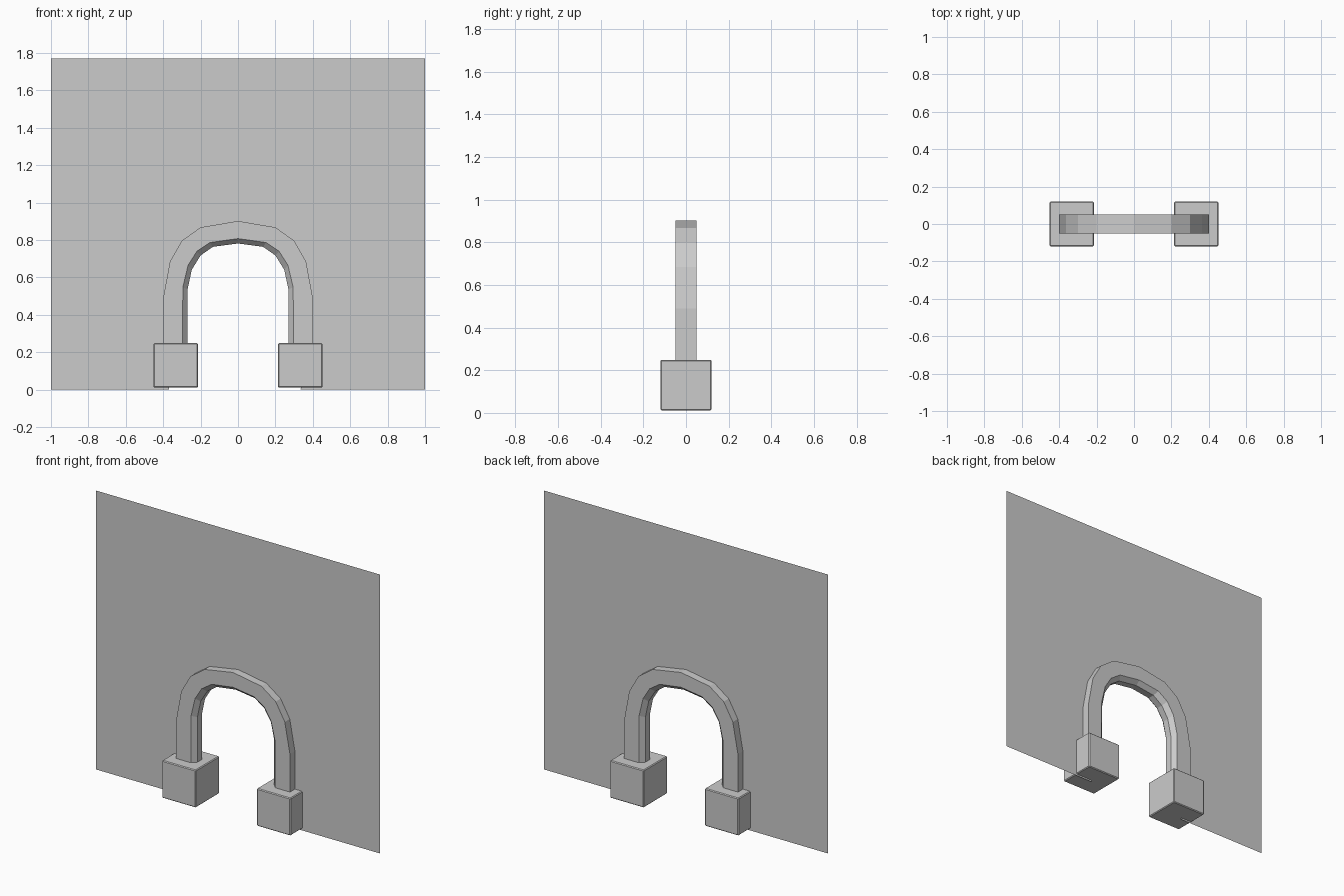
import bpy
import bmesh

if "Cube" in bpy.data.objects:
    bpy.data.objects.remove(bpy.data.objects["Cube"])


def make_object(name, bm):
    mesh = bpy.data.meshes.new(name)
    bm.to_mesh(mesh)
    bm.free()
    obj = bpy.data.objects.new(name, mesh)
    bpy.context.collection.objects.link(obj)
    return obj


def mirrored(half):
    """Right half listed from the foot to the crown; returns the full curve."""
    return half + [(-x, z) for x, z in reversed(half[:-1])]


# Arch curves: outer face, front edge of the chamfer, inner face
outer = mirrored([(0.40, 0.20), (0.40, 0.49), (0.364, 0.685),
                  (0.30, 0.797), (0.20, 0.868), (0.0, 0.902)])
chamfer = mirrored([(0.297, 0.20), (0.295, 0.548), (0.267, 0.665),
                    (0.22, 0.74), (0.15, 0.787), (0.0, 0.808)])
inner = mirrored([(0.27, 0.20), (0.27, 0.535), (0.247, 0.642),
                  (0.20, 0.718), (0.134, 0.764), (0.0, 0.782)])

# Arch frame: a six-sided section swept along the curves
bm = bmesh.new()
rings = []
for o, c, i in zip(outer, chamfer, inner):
    section = [(o, -0.05), (c, -0.05), (i, -0.022),
               (i, 0.022), (c, 0.05), (o, 0.05)]
    rings.append([bm.verts.new((p[0], y, p[1])) for p, y in section])
for a, b in zip(rings, rings[1:]):
    for k in range(6):
        n = (k + 1) % 6
        bm.faces.new((a[k], a[n], b[n], b[k]))
bm.faces.new(rings[0])
bm.faces.new(rings[-1])
bmesh.ops.recalc_face_normals(bm, faces=bm.faces)
make_object("arch_frame", bm)

# Wall: a thin sheet whose opening follows the middle of the arch
bm = bmesh.new()
opening = [((o[0] + c[0]) / 2, (o[1] + c[1]) / 2) for o, c in zip(outer, chamfer)]
outline = ([(1, 1.772), (1, 0), (0.335, 0)] + opening
           + [(-0.37, 0), (-1, 0), (-1, 1.772)])
face = bm.faces.new([bm.verts.new((x, 0, z)) for x, z in outline])
face.normal_update()
if face.normal.y > 0:
    face.normal_flip()
make_object("wall", bm)

# Foot blocks with slightly bevelled edges
for side, x in (("left", -0.333), ("right", 0.333)):
    bm = bmesh.new()
    bmesh.ops.create_cube(bm, size=0.238)
    block = make_object(side + "_foot_block", bm)
    block.location = (x, 0, 0.13)
    bevel = block.modifiers.new("edge_bevel", "BEVEL")
    bevel.width = 0.005
    bevel.segments = 1
